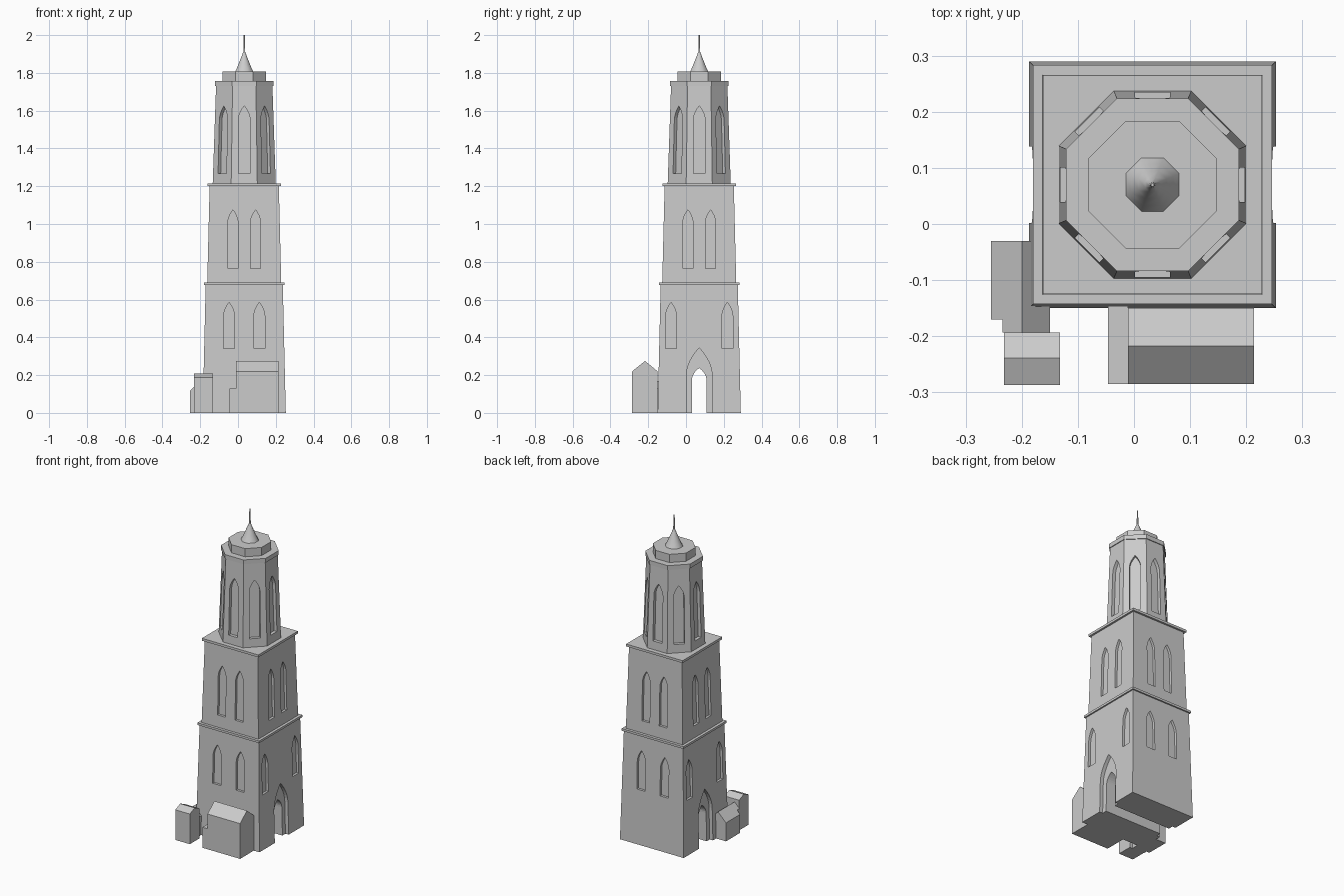
import bpy, bmesh
from math import pi, cos, sin
from mathutils import Vector, Matrix

if "Cube" in bpy.data.objects:
    bpy.data.objects.remove(bpy.data.objects["Cube"])

CX, CY = 0.033, 0.07          # tower axis


def make(name, bm):
    bmesh.ops.recalc_face_normals(bm, faces=bm.faces[:])
    me = bpy.data.meshes.new(name)
    bm.to_mesh(me)
    bm.free()
    ob = bpy.data.objects.new(name, me)
    bpy.context.collection.objects.link(ob)
    return ob


def bridge(bm, loops):
    """Skin a list of matching closed loops and cap both ends."""
    rings = [[bm.verts.new(p) for p in loop] for loop in loops]
    for a, b in zip(rings, rings[1:]):
        for i in range(len(a)):
            j = (i + 1) % len(a)
            bm.faces.new((a[i], a[j], b[j], b[i]))
    bm.faces.new(rings[0])
    bm.faces.new(rings[-1])


def stack(name, n, levels):
    """n-sided tapering solid; levels are (z, distance from axis to flat)."""
    bm = bmesh.new()
    loops = []
    for z, ap in levels:
        r = ap / cos(pi / n)
        loops.append([(CX + r * cos(2 * pi * (i + .5) / n),
                       CY + r * sin(2 * pi * (i + .5) / n), z) for i in range(n)])
    bridge(bm, loops)
    return make(name, bm)


def lancet(width, z0, spring, top, power=1.9, steps=6):
    """Pointed arch outline as (u, z)."""
    w, h = width / 2, top - spring
    right = [(w * (1 - (i / steps) ** power), spring + h * i / steps) for i in range(steps)]
    return [(w, z0)] + right + [(0, top)] + [(-u, z) for u, z in reversed(right)] + [(-w, z0)]


def niche(bm, angle, offset, outline, wall, depth):
    """Add a recess cutter whose back follows the wall slope."""
    (z0, a0), (z1, a1) = wall
    rot = Matrix.Rotation(angle, 3, 'Z')
    loops = []
    for d in (-depth, 0.05):
        loops.append([rot @ Vector((a0 + (a1 - a0) * (z - z0) / (z1 - z0) + d, u + offset, z))
                      + Vector((CX, CY, 0)) for u, z in outline])
    bridge(bm, loops)


def cut(ob, bm, name):
    cutter = make(name, bm)
    cutter.hide_render = True
    mod = ob.modifiers.new("openings", 'BOOLEAN')
    mod.operation = 'DIFFERENCE'
    mod.solver = 'EXACT'
    mod.object = cutter
    bpy.context.view_layer.objects.active = ob
    bpy.ops.object.modifier_apply(modifier=mod.name)
    bpy.data.objects.remove(cutter)


def house(name, profile, axis, start, end):
    """Extrude a (u, z) profile along x or y."""
    bm = bmesh.new()
    bridge(bm, [[(s, u, z) if axis == 'x' else (u, s, z) for u, z in profile]
                for s in (start, end)])
    return make(name, bm)


# Lower storey with paired windows, gateway surround and passage
wall = ((0, .22), (.68, .204))
lower = stack("lower_storey", 4, wall)
bm = bmesh.new()
for k in range(4):
    for s in (-1, 1):
        niche(bm, k * pi / 2, s * (.149 if k % 2 == 0 else .08),
              lancet(.058, .34, .51, .585), wall, .015)
for k in (0, 2):
    niche(bm, k * pi / 2, 0, lancet(.136, -.02, .2, .345), wall, .022)
cut(lower, bm, "niche_cutter")
bm = bmesh.new()
bridge(bm, [[(CX + x, CY + u, z) for u, z in lancet(.076, -.02, .175, .238, 2.1)]
            for x in (-.3, .3)])
cut(lower, bm, "passage_cutter")

# Middle storey
wall = ((.685, .196), (1.205, .183))
middle = stack("middle_storey", 4, wall)
bm = bmesh.new()
for k in range(4):
    for s in (-1, 1):
        niche(bm, k * pi / 2, s * .06, lancet(.054, .765, 1.005, 1.075), wall, .015)
cut(middle, bm, "niche_cutter")

# Octagonal lantern with eight windows
wall = ((1.21, .167), (1.735, .149))
lantern = stack("lantern", 8, wall)
bm = bmesh.new()
for k in range(8):
    niche(bm, k * pi / 4, 0, lancet(.062, 1.267, 1.55, 1.625), wall, .02)
cut(lantern, bm, "niche_cutter")

# Ledges, crown and spire
stack("lower_ledge", 4, [(.676, .213), (.69, .213)])
stack("upper_ledge", 4, [(1.2, .195), (1.215, .195)])
stack("lantern_cornice", 8, [(1.73, .154), (1.757, .154)])
stack("crown", 8, [(1.75, .114), (1.808, .114)])
spire = stack("spire", 8, [(1.805, .049), (1.83, .037), (1.86, .025), (1.89, .013),
                           (1.912, .005), (2.0, .003)])
bpy.ops.object.select_all(action='DESELECT')
spire.select_set(True)
bpy.context.view_layer.objects.active = spire
bpy.ops.object.shade_smooth_by_angle(angle=pi / 3.5)

# Small buildings at the foot
house("front_house", [(-.285, 0), (-.285, .22), (-.217, .275), (-.15, .22), (-.15, 0)],
      'x', -.011, .214)
house("front_lean_to", [(-.285, 0), (-.285, .128), (-.14, .128), (-.14, 0)], 'x', -.046, -.011)
house("corner_house", [(-.287, 0), (-.287, .188), (-.239, .208), (-.193, .188), (-.193, 0)],
      'x', -.232, -.132)
house("side_house", [(-.255, 0), (-.255, .115), (-.2, .17), (-.15, .12), (-.15, 0)],
      'y', -.17, -.03)
house("side_house_end", [(-.234, 0), (-.234, .136), (-.2, .17), (-.15, .12), (-.15, 0)],
      'y', -.193, -.17)
